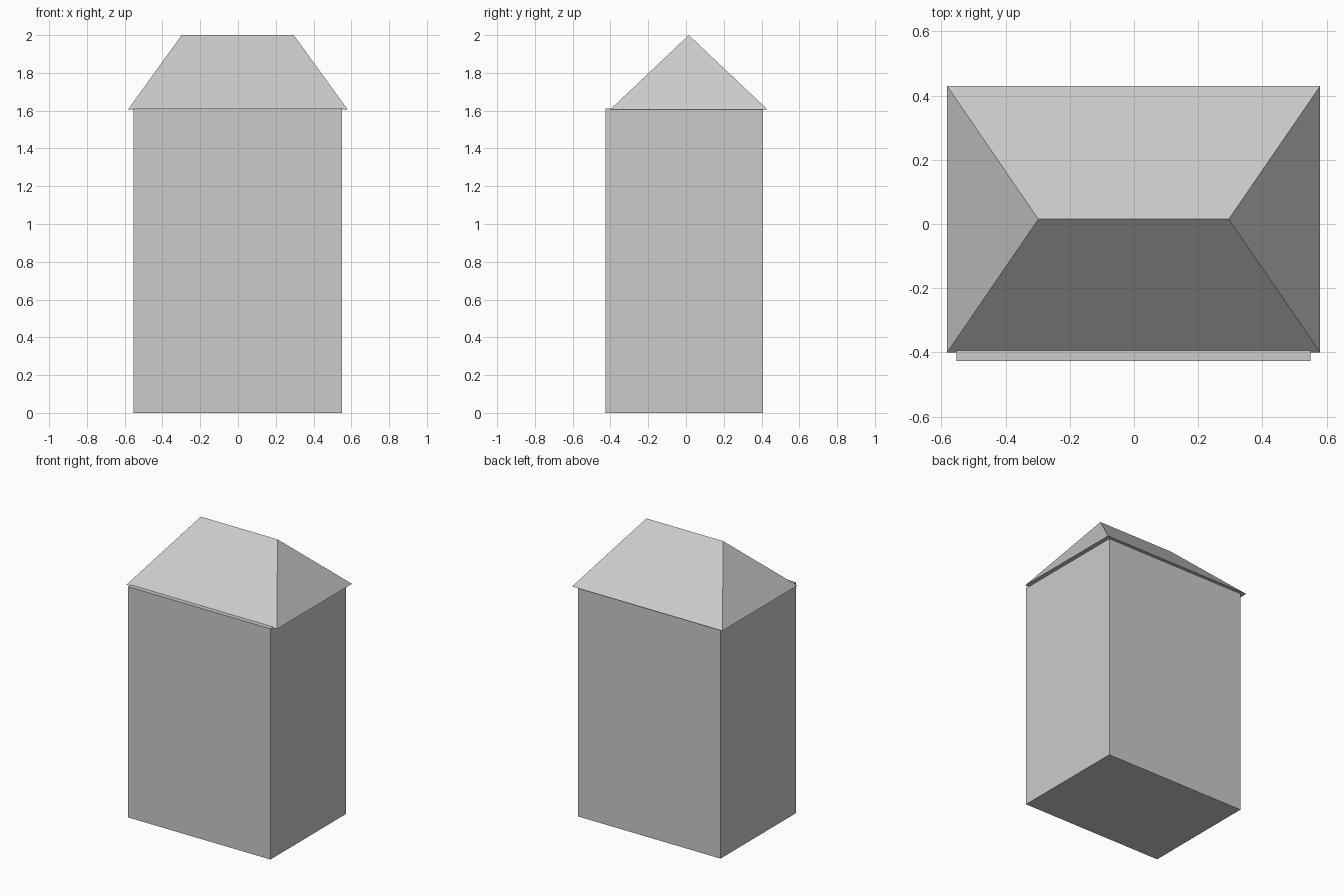
import bpy
import bmesh

cube = bpy.data.objects.get("Cube")
if cube:
    bpy.data.objects.remove(cube, do_unlink=True)

# One plain grey for the whole building
grey = bpy.data.materials.new("plain_grey")
grey.use_nodes = True
colour = (0.6, 0.6, 0.6, 1.0)
grey.diffuse_color = colour
grey.node_tree.nodes["Principled BSDF"].inputs["Base Color"].default_value = colour


def add_block(name, x_range, y_range, z_range):
    """Box between the given limits, returned with its open bmesh."""
    bm = bmesh.new()
    bmesh.ops.create_cube(bm, size=1)
    for v in bm.verts:
        for axis, limits in enumerate((x_range, y_range, z_range)):
            v.co[axis] = limits[v.co[axis] > 0]
    mesh = bpy.data.meshes.new(name)
    mesh.materials.append(grey)
    obj = bpy.data.objects.new(name, mesh)
    bpy.context.collection.objects.link(obj)
    return obj, bm


def finish(obj, bm):
    bmesh.ops.recalc_face_normals(bm, faces=bm.faces)
    bm.to_mesh(obj.data)
    bm.free()


# Walls: a tall block, a little forward of the roof
walls, bm = add_block("walls", (-0.553, 0.55), (-0.427, 0.408), (0, 1.612))
finish(walls, bm)

# Hipped roof: a block whose top is drawn in to a ridge
roof, bm = add_block("hipped_roof", (-0.582, 0.58), (-0.4, 0.43), (1.607, 2))
top = [v for v in bm.verts if v.co.z > 1.9]
for v in top:
    v.co.x = 0.295 if v.co.x > 0 else -0.298
    v.co.y = 0.015
bmesh.ops.remove_doubles(bm, verts=top, dist=0.001)
finish(roof, bm)
